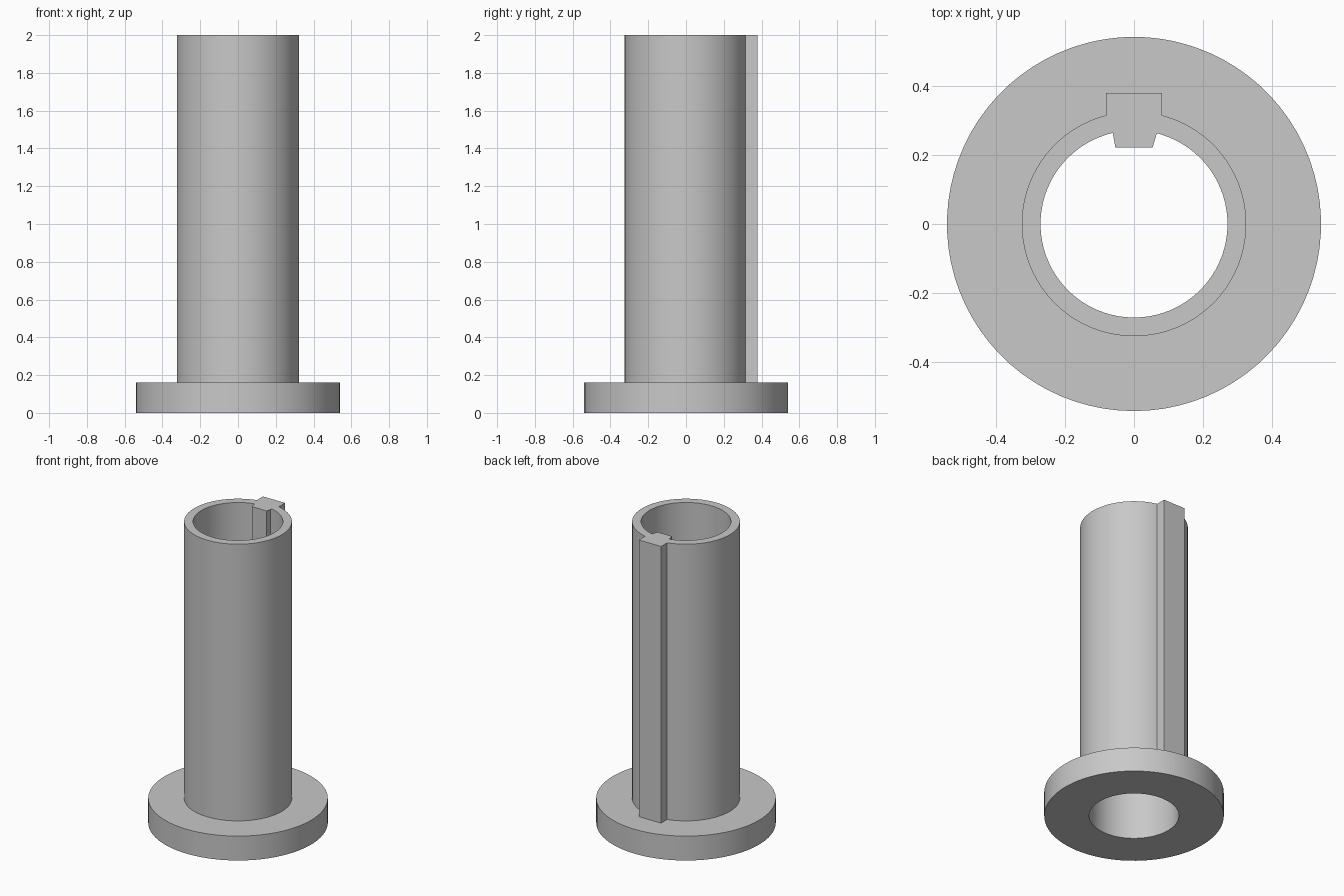
import bpy, bmesh, math

cube = bpy.data.objects.get("Cube")
if cube:
    bpy.data.objects.remove(cube)

U = 2 / 37                  # module: every size is a multiple of this
ARC, TIP = 73, 9            # points round the cylinder and across the key
FLANGE_TOP, TOP = 3 * U, 2.0


def outline(radius, start, key=None):
    """Circle whose back sector is either round or a key (half width, y)."""
    sweep = math.pi + 2 * start
    angles = [start - sweep * i / (ARC - 1) for i in range(ARC)]
    pts = [(radius * math.cos(a), radius * math.sin(a)) for a in angles]
    for i in range(TIP):
        if key:
            half, y = key
            pts.append((half * (2 * i / (TIP - 1) - 1), y))
        else:
            a = math.pi - start + (2 * start - math.pi) * (i + 1) / (TIP + 1)
            pts.append((radius * math.cos(a), radius * math.sin(a)))
    return pts


# Cross-sections: flange rim, sleeve with outer key, bore, bore with inner key
outer_start = math.acos(1.5 / 6)
inner_start = math.acos(1 / 5)
rim = outline(10 * U, outer_start)
sleeve = outline(6 * U, outer_start, (1.5 * U, 7 * U))
bore = outline(5 * U, inner_start)
keyed_bore = outline(5 * U, inner_start, (U, 4.1 * U))

# Loft up the outside, over the top and back down the bore
bm = bmesh.new()
sections = [(rim, 0), (rim, FLANGE_TOP), (sleeve, FLANGE_TOP), (sleeve, TOP),
            (keyed_bore, TOP), (keyed_bore, FLANGE_TOP), (bore, FLANGE_TOP), (bore, 0)]
loops = [[bm.verts.new((x, y, z)) for x, y in pts] for pts, z in sections]
n = ARC + TIP
for k, lower in enumerate(loops):
    upper = loops[(k + 1) % len(loops)]
    for i in range(n):
        j = (i + 1) % n
        bm.faces.new((lower[i], lower[j], upper[j], upper[i]))
bmesh.ops.remove_doubles(bm, verts=bm.verts, dist=1e-5)
bmesh.ops.recalc_face_normals(bm, faces=bm.faces)

mesh = bpy.data.meshes.new("flanged_sleeve")
bm.to_mesh(mesh)
bm.free()
part = bpy.data.objects.new("flanged_sleeve", mesh)
bpy.context.collection.objects.link(part)

# Plain grey finish
grey = bpy.data.materials.new("plain_grey")
grey.use_nodes = True
colour = (0.58, 0.58, 0.58, 1)
grey.diffuse_color = colour
grey.node_tree.nodes["Principled BSDF"].inputs["Base Color"].default_value = colour
mesh.materials.append(grey)

bpy.ops.object.select_all(action="DESELECT")
part.select_set(True)
bpy.context.view_layer.objects.active = part
bpy.ops.object.shade_smooth_by_angle(angle=math.radians(30))
